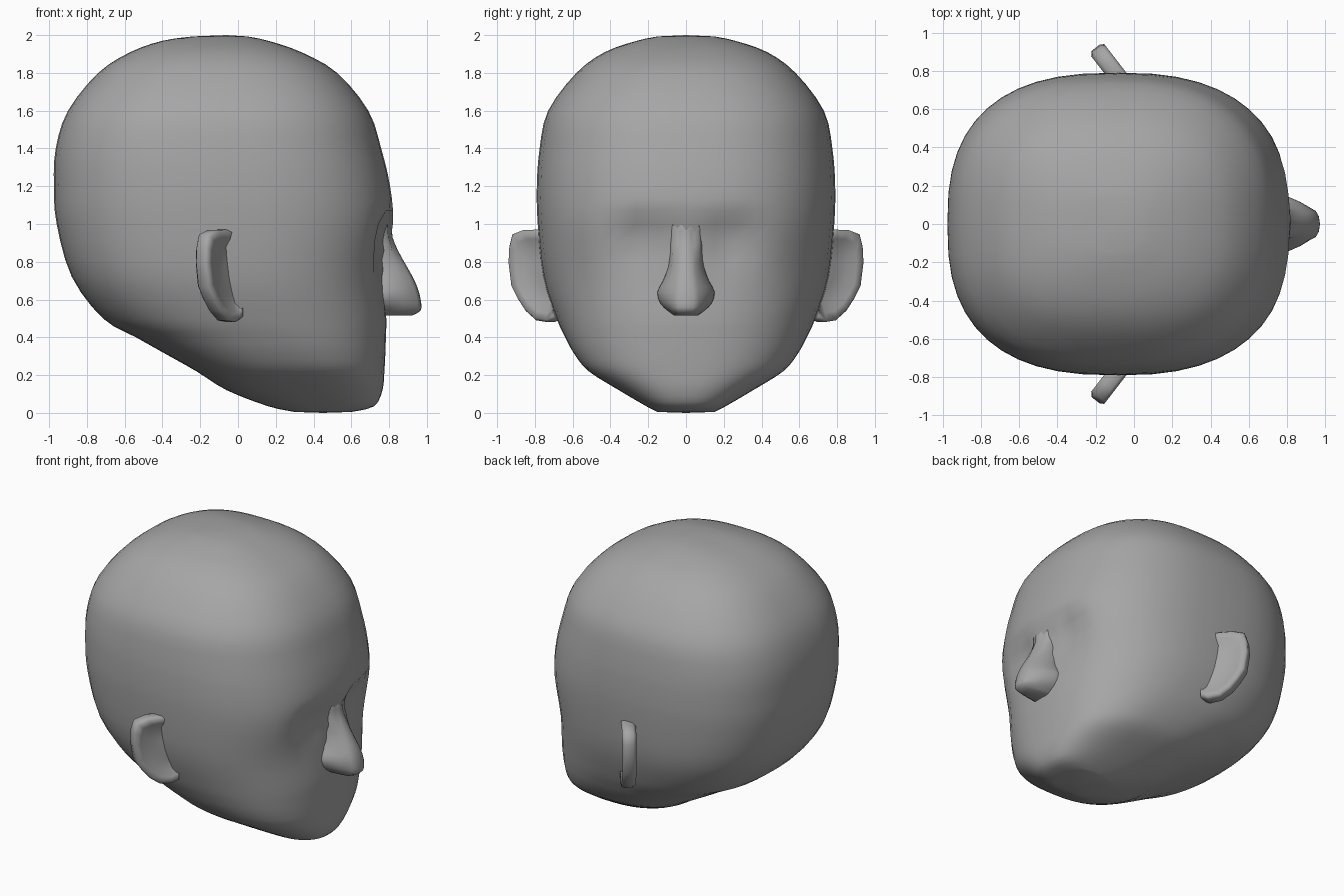
import bpy, bmesh
from math import cos, sin, pi, exp, copysign
from mathutils import Vector

if "Cube" in bpy.data.objects:
    bpy.data.objects.remove(bpy.data.objects["Cube"])

grey = bpy.data.materials.new("grey")
grey.diffuse_color = (.38, .38, .38, 1)
grey.use_nodes = True
grey.node_tree.nodes["Principled BSDF"].inputs["Base Color"].default_value = grey.diffuse_color


def finish(bm, name):
    bmesh.ops.recalc_face_normals(bm, faces=bm.faces)
    me = bpy.data.meshes.new(name)
    bm.to_mesh(me)
    bm.free()
    me.materials.append(grey)
    ob = bpy.data.objects.new(name, me)
    bpy.context.collection.objects.link(ob)
    for p in me.polygons:
        p.use_smooth = True
    return ob


def loft(bm, rings):
    vs = [[bm.verts.new(p) for p in r] for r in rings]
    n = len(vs[0])
    for a, b in zip(vs, vs[1:]):
        for i in range(n):
            j = (i + 1) % n
            bm.faces.new((a[i], a[j], b[j], b[i]))
    return vs


def spline(rows, steps):
    out = []
    for i in range(len(rows) - 1):
        p0, p1 = rows[max(i - 1, 0)], rows[i]
        p2, p3 = rows[i + 1], rows[min(i + 2, len(rows) - 1)]
        for k in range(steps):
            t = k / steps
            out.append([0.5 * (2 * b + (c - a) * t + (2 * a - 5 * b + 4 * c - d) * t * t
                               + (3 * b - a - 3 * c + d) * t ** 3)
                        for a, b, c, d in zip(p0, p1, p2, p3)])
    return out + [list(rows[-1])]


# Skull and jaw: horizontal sections (z, back x, front x, half width)
rows = [(0.005, .30, .60, .15), (.035, .16, .72, .21), (.12, -.06, .765, .355),
        (.22, -.22, .775, .515), (.31, -.38, .78, .59), (.40, -.54, .783, .64),
        (.50, -.715, .785, .685), (.72, -.88, .775, .755), (1.0, -.96, .82, .785),
        (1.2, -.975, .805, .79), (1.4, -.965, .758, .775), (1.6, -.90, .69, .73),
        (1.8, -.74, .525, .58), (1.91, -.57, .335, .43), (1.97, -.40, .16, .26),
        (1.993, -.24, .05, .15)]
SEG = 48


def head_ring(z, xb, xf, w):
    xm = (xb + xf) / 2
    pts = []
    for i in range(SEG):
        a = 2 * pi * i / SEG
        c, s = cos(a), sin(a)
        n = 2.5 if c > 0 else 2.6
        x = xm + copysign(abs(c) ** (2 / n), c) * (xf - xm)
        y = copysign(abs(s) ** (2 / n), s) * w
        if c > 0:  # eye sockets under the brow
            dz = (z - .95) / (.09 if z > .95 else .17)
            x -= .085 * exp(-((abs(y) - .2) / .16) ** 2 - dz ** 2) * (1 - exp(-(y / .08) ** 2))
        pts.append((x, y, z))
    return pts


bm = bmesh.new()
vs = loft(bm, [head_ring(*r) for r in spline(rows, 3)])
for ring, tip in ((vs[0], (.45, 0, 0)), (vs[-1], (-.06, 0, 2.0))):
    c = bm.verts.new(tip)
    for i in range(SEG):
        bm.faces.new((ring[i], ring[(i + 1) % SEG], c))
finish(bm, "head")

# Nose: sections (z, front x, base half width, tip half width)
nose = [(1.12, .77, .09, .04), (1.0, .812, .09, .045), (.93, .818, .085, .045),
        (.85, .852, .085, .047), (.77, .897, .095, .05), (.70, .935, .12, .058),
        (.64, .958, .15, .066), (.58, .97, .135, .068), (.54, .966, .095, .06),
        (.515, .92, .06, .045)]
bm = bmesh.new()
rings = []
for z, xf, w, t in spline(nose, 2):
    base = min(.79, xf - .04)
    mid = base + .45 * (xf - base)
    half = [(.66, w * 1.05), (base - .03 * (z > .74), w), (mid, .6 * w + .4 * t),
            (xf - .02, t), (xf - .005, t * .6)]
    rings.append([(x, y, z) for x, y in half] + [(xf, 0, z)]
                 + [(x, -y, z) for x, y in reversed(half)])
vs = loft(bm, rings)
bm.faces.new(vs[0])
bm.faces.new(vs[-1])
finish(bm, "nose")

# Ears: tilted outline (s outward, z), with raised rim and shallow hollow
outline = [(-.08, .962), (.03, .97), (.115, .968), (.19, .945), (.21, .88), (.215, .80),
           (.195, .67), (.15, .60), (.10, .54), (.03, .49), (-.05, .48), (-.10, .50)]
origin, out, nrm = Vector((-.062, .757, 0)), Vector((-.61, .79, 0)), Vector((.79, .61, 0))


def ear_ring(scale, depth):
    return [origin + out * (-.05 + (s + .05) * scale) + nrm * depth
            + Vector((0, 0, .73 + (z - .73) * scale)) for s, z in outline]


bm = bmesh.new()
vs = loft(bm, [ear_ring(*r) for r in ((.6, -.055), (.92, -.055), (1, -.035), (1, .02),
                                      (.95, .038), (.8, .03), (.62, .01), (.3, .01))])
bm.faces.new(vs[0])
bm.faces.new(vs[-1])
ears = finish(bm, "ears")
mod = ears.modifiers.new("mirror", 'MIRROR')
mod.use_axis = (False, True, False)
